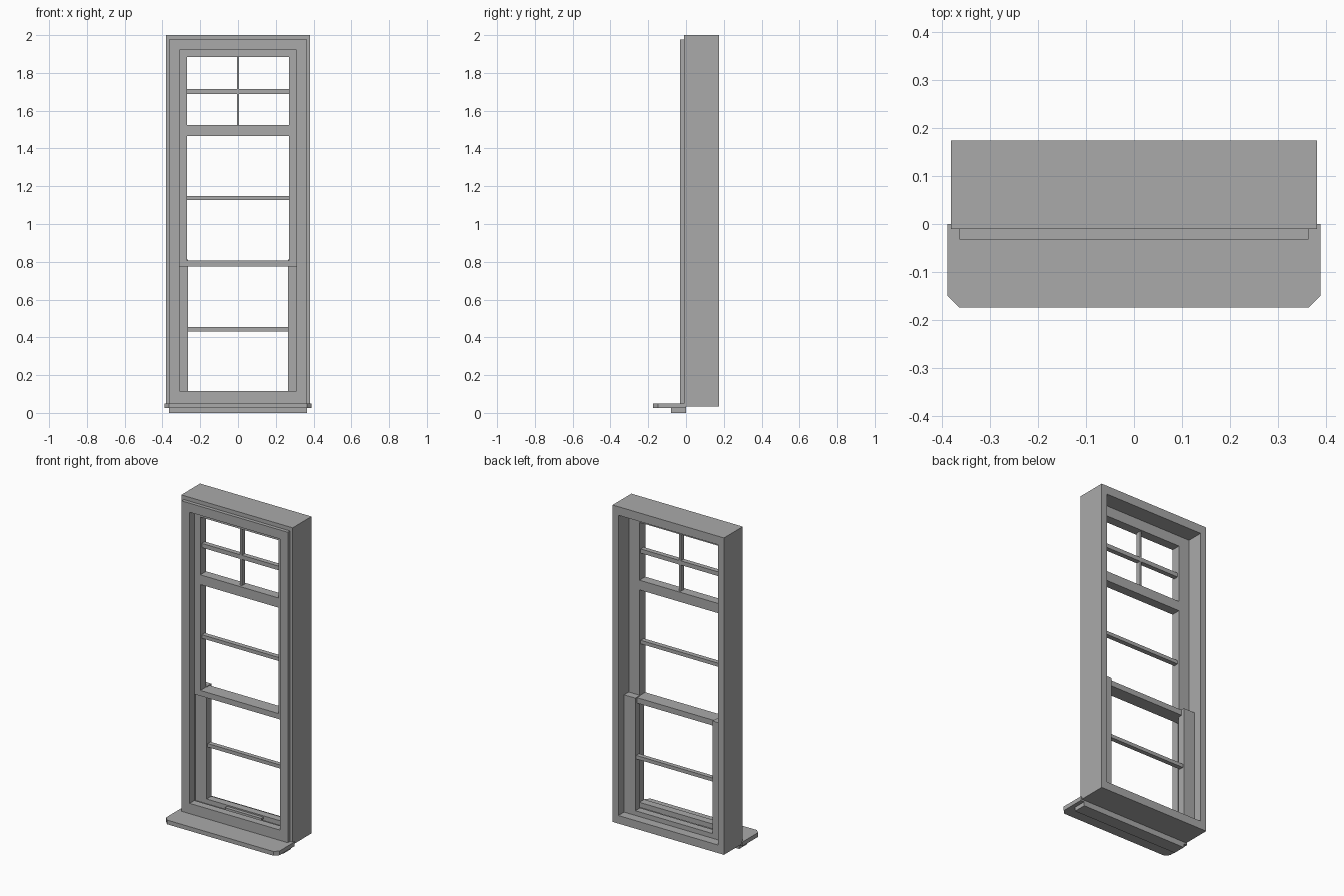
import bpy
import bmesh

cube = bpy.data.objects.get("Cube")
if cube:
    bpy.data.objects.remove(cube, do_unlink=True)

grey = bpy.data.materials.new("painted_grey")
grey.use_nodes = True
grey.diffuse_color = (0.4, 0.4, 0.4, 1)
grey.node_tree.nodes["Principled BSDF"].inputs["Base Color"].default_value = (0.4, 0.4, 0.4, 1)


def finish(name, bm):
    bmesh.ops.recalc_face_normals(bm, faces=bm.faces)
    mesh = bpy.data.meshes.new(name)
    bm.to_mesh(mesh)
    bm.free()
    mesh.materials.append(grey)
    obj = bpy.data.objects.new(name, mesh)
    bpy.context.collection.objects.link(obj)
    return obj


def box(name, x, y, z):
    """Box from (min, max) pairs."""
    bm = bmesh.new()
    bmesh.ops.create_cube(bm, size=1)
    for v in bm.verts:
        v.co = [lo + (c + 0.5) * (hi - lo) for c, (lo, hi) in zip(v.co, (x, y, z))]
    return finish(name, bm)


def ring(name, half_out, z_out, half_in, z_in, y):
    """Rectangular frame with a through opening, y = (front, back)."""
    bm = bmesh.new()
    loops = []
    for half, (lo, hi) in ((half_out, z_out), (half_in, z_in)):
        for depth in y:
            corners = ((-half, lo), (half, lo), (half, hi), (-half, hi))
            loops.append([bm.verts.new((cx, depth, cz)) for cx, cz in corners])
    of, ob, inf, inb = loops
    for a, b in ((of, ob), (ob, inb), (inb, inf), (inf, of)):
        for i in range(4):
            j = (i + 1) % 4
            bm.faces.new((a[i], a[j], b[j], b[i]))
    return finish(name, bm)


# Outer box frame and front trim
ring("window_frame", 0.382, (0.035, 2.0), 0.342, (0.085, 1.947), (-0.01, 0.174))
ring("front_trim", 0.364, (0.045, 1.976), 0.309, (0.115, 1.92), (-0.032, 0.015))

# Top light with crossed glazing bars
UPPER = (0.015, 0.072)
BAR = (0.03, 0.06)
ring("top_light", 0.342, (1.465, 1.947), 0.269, (1.525, 1.883), UPPER)
box("top_light_cross_bar", (-0.27, 0.27), BAR, (1.688, 1.714))
box("top_light_upright_bar", (-0.006, 0.006), BAR, (1.52, 1.89))

# Upper sash: two stiles and a meeting rail
for side, s in (("left", 1), ("right", -1)):
    box("upper_sash_stile_" + side, sorted((s * 0.269, s * 0.342)), UPPER, (0.774, 1.465))
box("upper_sash_meeting_rail", (-0.27, 0.27), UPPER, (0.774, 0.808))
box("upper_sash_bar", (-0.27, 0.27), BAR, (1.126, 1.148))

# Lower sash, set further back
for side, s in (("left", 1), ("right", -1)):
    box("lower_sash_stile_" + side, sorted((s * 0.265, s * 0.342)), (0.072, 0.118), (0.085, 0.812))
box("lower_sash_top_rail", (-0.266, 0.266), (0.072, 0.1), (0.774, 0.808))
box("lower_sash_bottom_rail", (-0.266, 0.266), (0.072, 0.118), (0.085, 0.114))
box("lower_sash_bar", (-0.266, 0.266), (0.082, 0.11), (0.432, 0.454))
box("sash_lift", (-0.125, 0.125), (0.05, 0.073), (0.095, 0.106))

# Projecting sill with clipped front corners, and the apron under it
bm = bmesh.new()
plan = [(-0.389, 0), (-0.389, -0.149), (-0.365, -0.174),
        (0.365, -0.174), (0.389, -0.149), (0.389, 0)]
face = bm.faces.new([bm.verts.new((px, py, 0.025)) for px, py in plan])
top = bmesh.ops.extrude_face_region(bm, geom=[face])["geom"]
bmesh.ops.translate(bm, vec=(0, 0, 0.026), verts=[g for g in top if isinstance(g, bmesh.types.BMVert)])
finish("sill", bm)
box("sill_apron", (-0.364, 0.364), (-0.08, 0), (0, 0.025))
